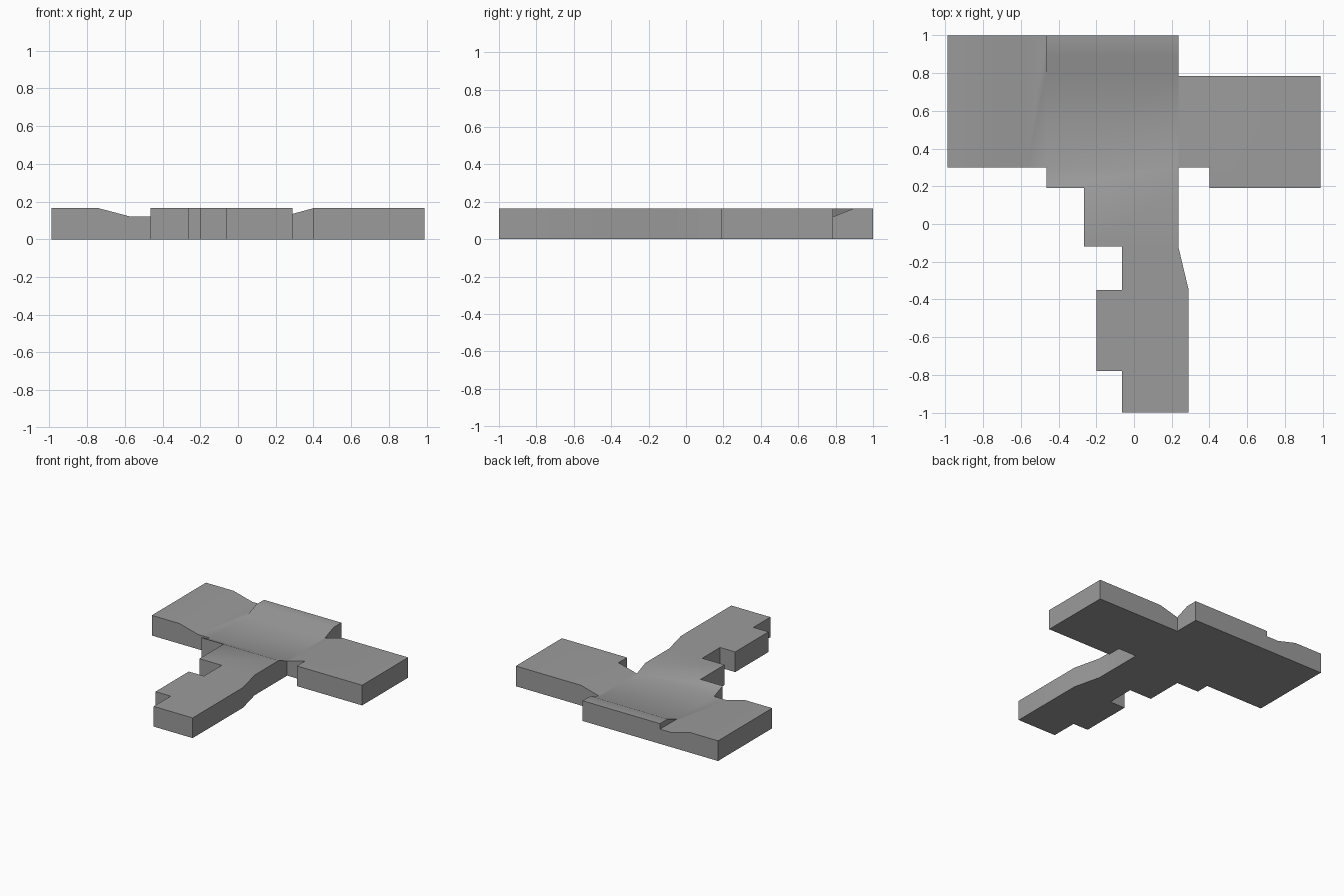
import bpy
import bmesh
import math
from mathutils import Vector

if "Cube" in bpy.data.objects:
    bpy.data.objects.remove(bpy.data.objects["Cube"], do_unlink=True)

TOP, LOW = 0.165, 0.12      # raised deck and sunken centre heights

grey = bpy.data.materials.new("mid grey")
grey.use_nodes = True
colour = (0.33, 0.33, 0.33, 1.0)
grey.diffuse_color = colour
grey.node_tree.nodes["Principled BSDF"].inputs["Base Color"].default_value = colour


def prism(name, outline, axis, lo, hi):
    """Extrude a 2D outline along an axis: x uses (y, z), y uses (x, z), z uses (x, y)."""
    place = {"x": lambda a, b: (lo, a, b),
             "y": lambda a, b: (a, lo, b),
             "z": lambda a, b: (a, b, lo)}[axis]
    bm = bmesh.new()
    face = bm.faces.new([bm.verts.new(place(a, b)) for a, b in outline])
    moved = bmesh.ops.extrude_face_region(bm, geom=[face])["geom"]
    step = Vector([hi - lo if axis == k else 0 for k in "xyz"])
    bmesh.ops.translate(bm, vec=step,
                        verts=[v for v in moved if isinstance(v, bmesh.types.BMVert)])
    bmesh.ops.recalc_face_normals(bm, faces=bm.faces)
    mesh = bpy.data.meshes.new(name)
    bm.to_mesh(mesh)
    bm.free()
    mesh.materials.append(grey)
    ob = bpy.data.objects.new(name, mesh)
    bpy.context.collection.objects.link(ob)
    return ob


# Sunken centre, ramping up to the front and to the back rim
slab = prism("floor_slab", [(0.19, 0), (0.19, TOP), (0.3, LOW), (0.785, LOW),
                            (0.9, TOP), (1, TOP), (1, 0)], "x", -0.465, 0.235)

parts = [
    # Right wing, ramping up towards its outer end
    prism("right_wing", [(-0.99, 0), (-0.99, TOP), (-0.74, TOP), (-0.57, LOW),
                         (-0.465, LOW), (-0.465, 0)], "y", 0.3, 1),
    # Left wing with its short ramp and front strip
    prism("left_wing", [(0.235, 0), (0.235, LOW), (0.4, TOP), (0.99, TOP),
                        (0.99, 0)], "y", 0.3, 0.785),
    prism("left_wing_front", [(0.4, 0), (0.4, TOP), (0.99, TOP), (0.99, 0)],
          "y", 0.19, 0.3),
    # Stepped front leg
    prism("front_leg", [(0.235, 0.19), (0.235, -0.12), (0.29, -0.35), (0.29, -1),
                        (-0.063, -1), (-0.063, -0.78), (-0.2, -0.78),
                        (-0.2, -0.35), (-0.063, -0.35), (-0.063, -0.12),
                        (-0.265, -0.12), (-0.265, 0.19)], "z", 0, TOP),
]

# Fuse the parts into one solid
bpy.context.view_layer.objects.active = slab
for part in parts:
    union = slab.modifiers.new("fuse", "BOOLEAN")
    union.operation = "UNION"
    union.solver = "EXACT"
    union.object = part
    bpy.ops.object.modifier_apply(modifier=union.name)
    bpy.data.objects.remove(part, do_unlink=True)

# Merge coplanar faces, then soften the gentle ramps
bm = bmesh.new()
bm.from_mesh(slab.data)
bmesh.ops.dissolve_limit(bm, angle_limit=math.radians(1), verts=bm.verts, edges=bm.edges)
bm.to_mesh(slab.data)
bm.free()
bpy.ops.object.select_all(action="DESELECT")
slab.select_set(True)
bpy.ops.object.shade_smooth_by_angle(angle=math.radians(30))
